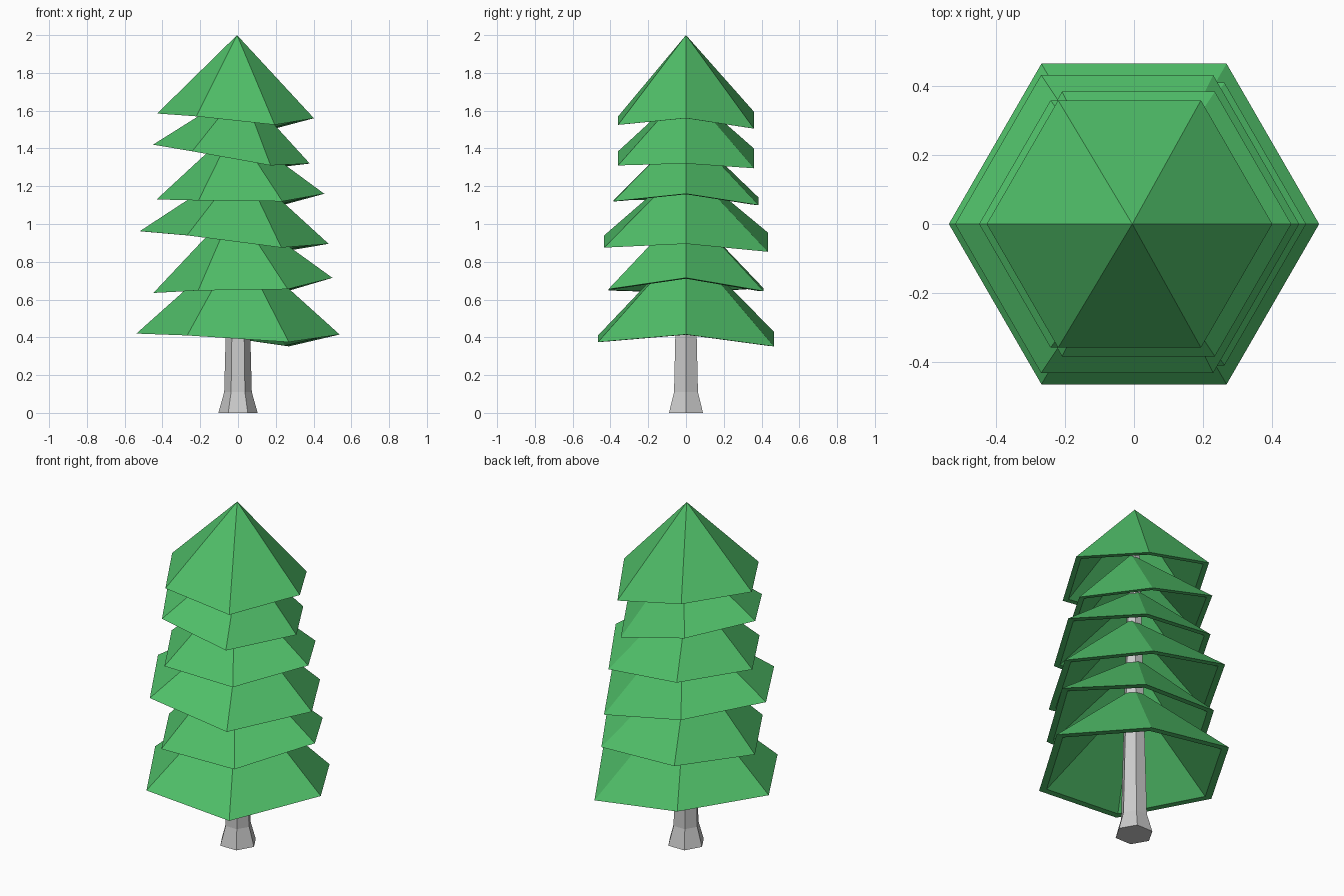
import bpy, bmesh
from math import cos, sin, pi

if "Cube" in bpy.data.objects:
    bpy.data.objects.remove(bpy.data.objects["Cube"])

green = bpy.data.materials.new("foliage_green")
green.diffuse_color = (0.08, 0.52, 0.14, 1)
green.use_nodes = True
green.node_tree.nodes["Principled BSDF"].inputs["Base Color"].default_value = green.diffuse_color


def finish(bm, name, mat=None):
    bmesh.ops.recalc_face_normals(bm, faces=bm.faces)
    me = bpy.data.meshes.new(name)
    bm.to_mesh(me)
    bm.free()
    ob = bpy.data.objects.new(name, me)
    bpy.context.collection.objects.link(ob)
    if mat:
        me.materials.append(mat)
    return ob


def hexagon(bm, cx, r, heights):
    return [bm.verts.new((cx + r * cos(i * pi / 3), r * sin(i * pi / 3), z))
            for i, z in enumerate(heights)]


def bridge(bm, a, b):
    for i in range(6):
        j = (i + 1) % 6
        bm.faces.new((a[i], a[j], b[j], b[i]))


def fan(bm, ring, tip):
    for i in range(6):
        bm.faces.new((ring[i], ring[(i + 1) % 6], tip))


# Trunk: flared foot, then a slow taper up through the branches
bm = bmesh.new()
rings = [hexagon(bm, 0, r, [z] * 6)
         for r, z in ((0.104, 0), (0.073, 0.11), (0.065, 0.42), (0.03, 1.8))]
for a, b in zip(rings, rings[1:]):
    bridge(bm, a, b)
bm.faces.new(rings[0])
bm.faces.new(rings[-1])
finish(bm, "trunk")

# Branch tiers: centre x, radius, apex x, apex z, uneven rim heights
tiers = [
    (0.0, 0.538, 0.0, 0.90, (0.415, 0.352, 0.43, 0.42, 0.41, 0.375)),
    (0.026, 0.474, -0.02, 1.09, (0.715, 0.645, 0.66, 0.635, 0.648, 0.655)),
    (-0.02, 0.50, 0.02, 1.315, (0.895, 0.853, 0.955, 0.962, 0.94, 0.875)),
    (0.013, 0.444, -0.02, 1.51, (1.16, 1.10, 1.14, 1.13, 1.125, 1.12)),
    (-0.035, 0.415, 0.02, 1.715, (1.32, 1.295, 1.40, 1.42, 1.385, 1.31)),
    (-0.013, 0.415, -0.005, 2.0, (1.56, 1.505, 1.595, 1.585, 1.57, 1.525)),
]
SCALE = 0.92
for n, (cx, r, ax, az, rim) in enumerate(tiers, 1):
    # Hollow six-sided cone with a flat lip and a parallel inner surface
    bm = bmesh.new()
    mid = sum(rim) / 6
    outer = hexagon(bm, cx, r, rim)
    inner = hexagon(bm, cx, r * SCALE, [mid + (z - mid) * SCALE for z in rim])
    fan(bm, outer, bm.verts.new((ax, 0, az)))
    bridge(bm, outer, inner)
    fan(bm, inner, bm.verts.new((cx + (ax - cx) * SCALE, 0, mid + (az - mid) * SCALE)))
    finish(bm, f"branch_tier_{n}", green)
